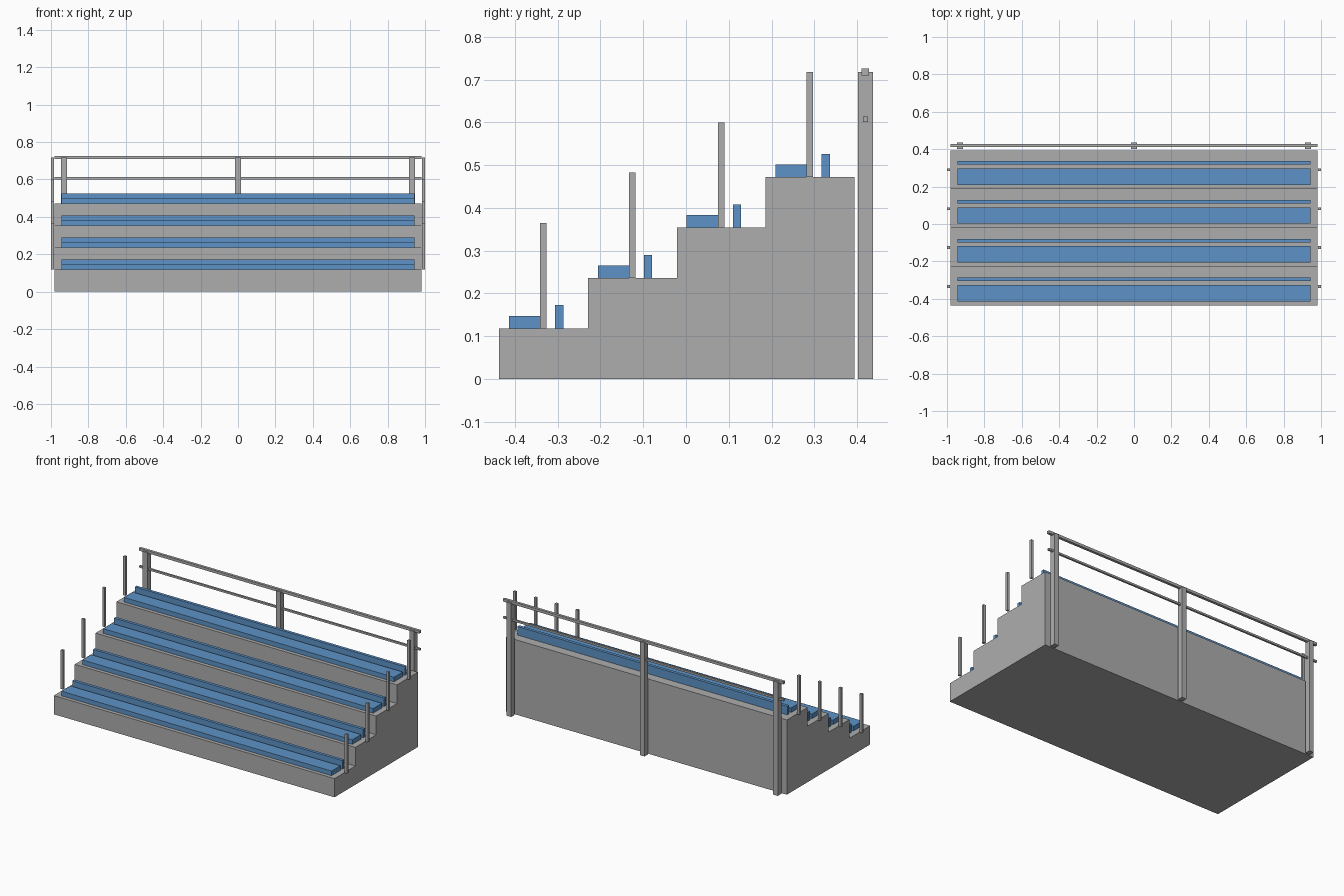
import bpy
import bmesh

cube = bpy.data.objects.get("Cube")
if cube:
    bpy.data.objects.remove(cube, do_unlink=True)


def make_material(name, rgb):
    mat = bpy.data.materials.new(name)
    mat.use_nodes = True
    colour = (*rgb, 1.0)
    mat.diffuse_color = colour
    mat.node_tree.nodes["Principled BSDF"].inputs["Base Color"].default_value = colour
    return mat


GREY = make_material("concrete grey", (0.42, 0.42, 0.42))
BLUE = make_material("seat blue", (0.11, 0.29, 0.57))


def finish(name, bm, mat):
    bmesh.ops.recalc_face_normals(bm, faces=bm.faces)
    mesh = bpy.data.meshes.new(name)
    bm.to_mesh(mesh)
    bm.free()
    mesh.materials.append(mat)
    obj = bpy.data.objects.new(name, mesh)
    bpy.context.collection.objects.link(obj)
    return obj


def box(name, mat, xs, ys, zs):
    """Box spanning the given x, y and z ranges."""
    bm = bmesh.new()
    bmesh.ops.create_cube(bm, size=1)
    spans = (xs, ys, zs)
    for v in bm.verts:
        v.co = [s[1] if c > 0 else s[0] for c, s in zip(v.co, spans)]
    return finish(name, bm, mat)


STEPS = 4
FRONT, BACK = -0.437, 0.394
TREAD = (BACK - FRONT) / STEPS
RISE = 0.118
HALF = 0.98
SEAT_HALF = 0.943

# Stepped body: stair profile extruded across the width
profile = [(BACK, 0), (FRONT, 0)]
for i in range(STEPS):
    z = (i + 1) * RISE
    profile += [(FRONT + i * TREAD, z), (FRONT + (i + 1) * TREAD, z)]
bm = bmesh.new()
side = bm.faces.new([bm.verts.new((-HALF, y, z)) for y, z in profile])
extruded = bmesh.ops.extrude_face_region(bm, geom=[side])["geom"]
bmesh.ops.translate(bm, vec=(2 * HALF, 0, 0),
                    verts=[g for g in extruded if isinstance(g, bmesh.types.BMVert)])
finish("stepped_body", bm, GREY)

# Bench, backrest and a pair of side posts on every step
for i in range(STEPS):
    y, z, n = FRONT + i * TREAD, (i + 1) * RISE, i + 1
    width = (-SEAT_HALF, SEAT_HALF)
    box(f"bench_seat_{n}", BLUE, width, (y + 0.023, y + 0.111), (z, z + 0.029))
    box(f"bench_back_{n}", BLUE, width, (y + 0.131, y + 0.150), (z, z + 0.054))
    for label, xs in (("left", (0.984, 1.0)), ("right", (-1.0, -0.984))):
        box(f"side_post_{label}_{n}", GREY, xs, (y + 0.096, y + 0.111), (z, z + 0.246))

# Rear guard rail: three posts from the ground and two rails
for label, x in (("right", -0.931), ("middle", 0), ("left", 0.931)):
    box(f"rear_post_{label}", GREY, (x - 0.016, x + 0.016), (0.402, 0.437), (0, 0.717))
box("top_rail", GREY, (-HALF, HALF), (0.411, 0.428), (0.709, 0.726))
box("middle_rail", GREY, (-HALF, HALF), (0.414, 0.426), (0.601, 0.613))
